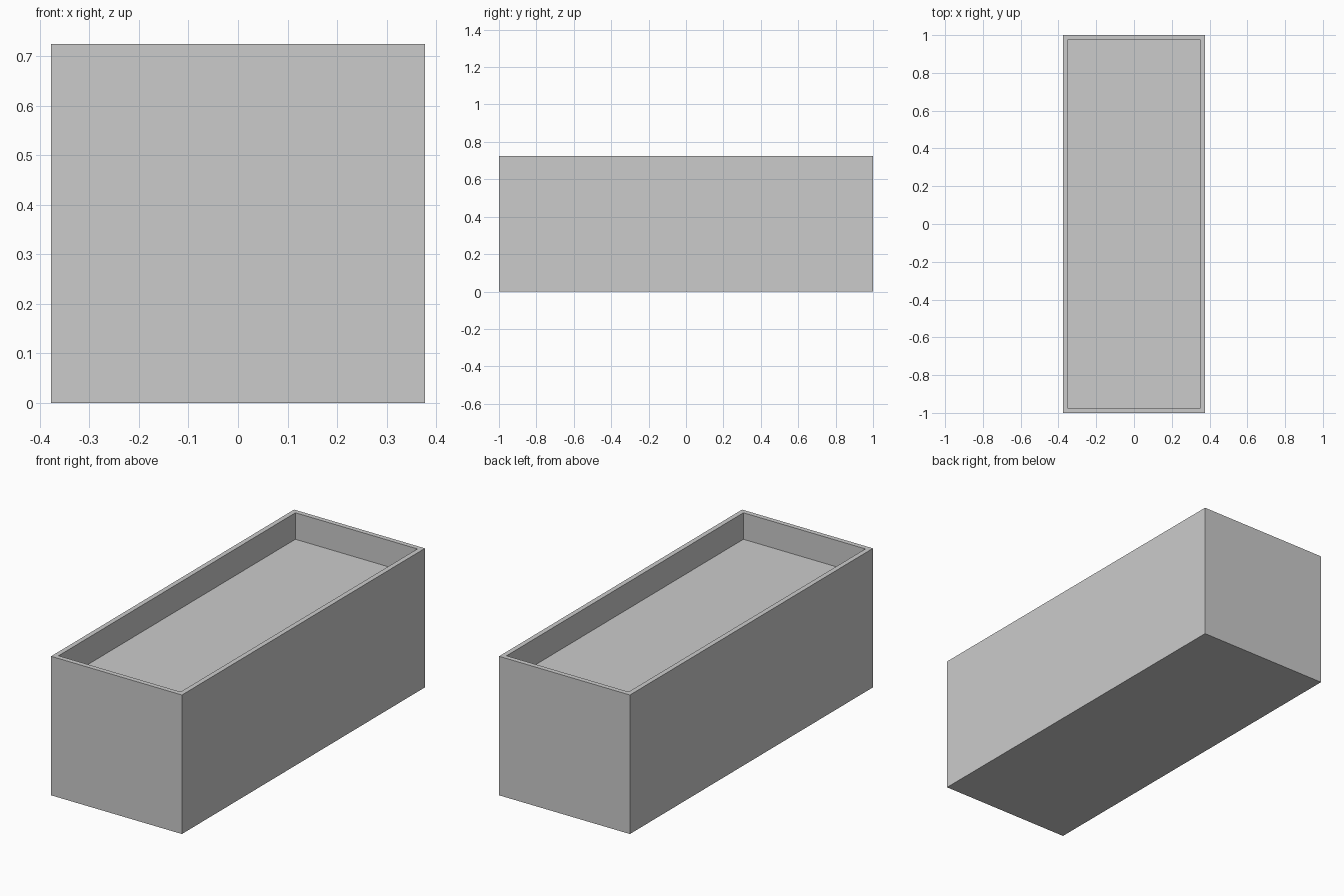
import bpy, bmesh

if "Cube" in bpy.data.objects:
    bpy.data.objects.remove(bpy.data.objects["Cube"])

W, L, H = 0.754, 2.0, 0.724      # outer size
WALL, DEPTH = 0.0255, 0.138      # rim width, recess depth

# Planter box: solid block with an inset rim around a sunken top
bm = bmesh.new()
bmesh.ops.create_cube(bm, size=1.0)
for v in bm.verts:
    v.co = (v.co.x * W, v.co.y * L, (v.co.z + 0.5) * H)
bm.normal_update()
top = max(bm.faces, key=lambda f: f.calc_center_median().z)
bmesh.ops.inset_region(bm, faces=[top], thickness=WALL, use_even_offset=True)

# Recess: extrude the inner face downwards
res = bmesh.ops.extrude_discrete_faces(bm, faces=[top])
bmesh.ops.translate(bm, verts=res["faces"][0].verts, vec=(0, 0, -DEPTH))
bmesh.ops.recalc_face_normals(bm, faces=bm.faces)

mesh = bpy.data.meshes.new("planter_box")
bm.to_mesh(mesh)
bm.free()
bpy.context.collection.objects.link(bpy.data.objects.new("planter_box", mesh))
